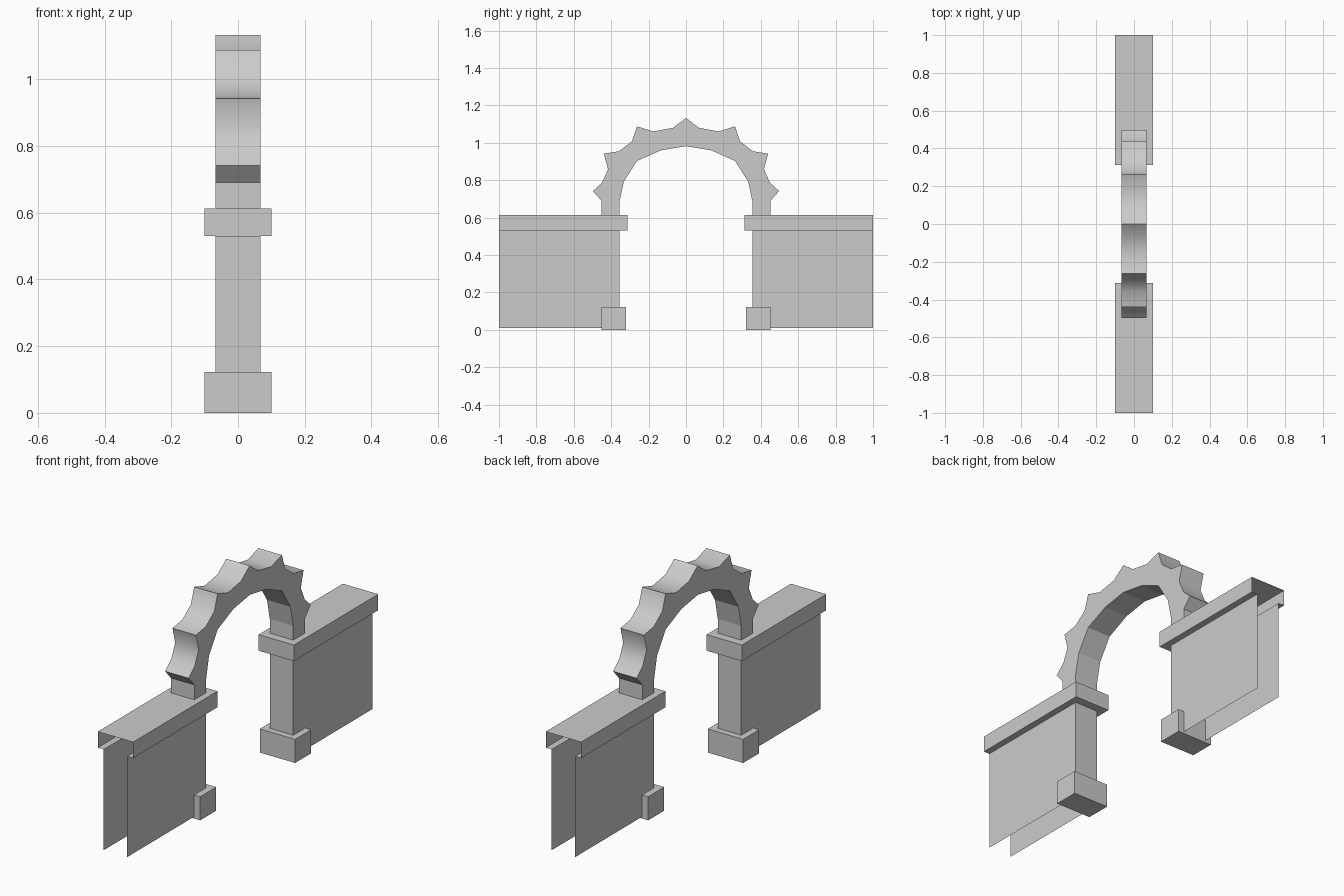
import bpy, bmesh

if "Cube" in bpy.data.objects:
    bpy.data.objects.remove(bpy.data.objects["Cube"], do_unlink=True)

# One plain stone colour
GREY = (0.6, 0.6, 0.6, 1)
stone = bpy.data.materials.new("stone grey")
stone.diffuse_color = GREY
stone.use_nodes = True
bsdf = stone.node_tree.nodes["Principled BSDF"]
bsdf.inputs["Base Color"].default_value = GREY


def finish(bm, name):
    bmesh.ops.recalc_face_normals(bm, faces=bm.faces)
    mesh = bpy.data.meshes.new(name)
    bm.to_mesh(mesh)
    bm.free()
    mesh.materials.append(stone)
    obj = bpy.data.objects.new(name, mesh)
    bpy.context.collection.objects.link(obj)
    return obj


def u_shell(name, side, rings, lid):
    """Skin U-shaped rings (half width, inner y, z), open at the outer end."""
    bm = bmesh.new()
    loops = []
    for w, y, z in rings:
        plan = [(w, 1), (w, y), (-w, y), (-w, 1)]
        loops.append([bm.verts.new((px, side * py, z)) for px, py in plan])
    for low, high in zip(loops, loops[1:]):
        for i in range(3):
            bm.faces.new((low[i], low[i + 1], high[i + 1], high[i]))
    if lid:
        bm.faces.new(loops[-1])
    return finish(bm, name)


def box(name, x, y0, y1, z0, z1):
    bm = bmesh.new()
    bmesh.ops.create_cube(bm, size=1)
    for v in bm.verts:
        v.co = (x * 2 * v.co.x, y1 if v.co.y > 0 else y0, z1 if v.co.z > 0 else z0)
    return finish(bm, name)


# Hollow walls, overhanging coping and foot blocks on both sides
THICK, WIDE = 0.067, 0.101
for side, label in ((-1, "front"), (1, "back")):
    u_shell(label + "_wall", side, [(THICK, 0.355, 0.01), (THICK, 0.355, 0.53)], False)
    u_shell(label + "_coping", side,
            [(THICK, 0.355, 0.53), (WIDE, 0.312, 0.53), (WIDE, 0.312, 0.613)], True)
    box(label + "_foot_block", WIDE, *sorted((side * 0.322, side * 0.453)), 0, 0.122)

# Scalloped arch: half profiles from the springing to the crown
outer = [(0.452, 0.613), (0.452, 0.69), (0.498, 0.742), (0.449, 0.787), (0.417, 0.858),
         (0.439, 0.942), (0.358, 0.955), (0.289, 1.008), (0.262, 1.088), (0.176, 1.061),
         (0.07, 1.08), (0, 1.133)]
inner = [(0.355, 0.613), (0.355, 0.687), (0.332, 0.794), (0.262, 0.903),
         (0.134, 0.96), (0, 0.982)]


def mirrored(half):
    return half + [(-y, z) for y, z in reversed(half[:-1])]


outline = mirrored(outer) + mirrored(inner)[::-1]
count, outer_count = len(outline), 2 * len(outer) - 1
bm = bmesh.new()
sides = [[bm.verts.new((x, y, z)) for y, z in outline] for x in (-THICK, THICK)]
for ring in sides:
    bm.faces.new(ring)
for i in range(count):
    j = (i + 1) % count
    face = bm.faces.new((sides[0][i], sides[0][j], sides[1][j], sides[1][i]))
    face.smooth = 2 <= i < outer_count - 3
# Hollows between the points stay smooth, every other edge is sharp
for e in bm.edges:
    e.smooth = False
for i in range(3, outer_count - 3):
    if i % 3 != 2:
        bm.edges.get((sides[0][i], sides[1][i])).smooth = True
finish(bm, "scalloped_arch")
